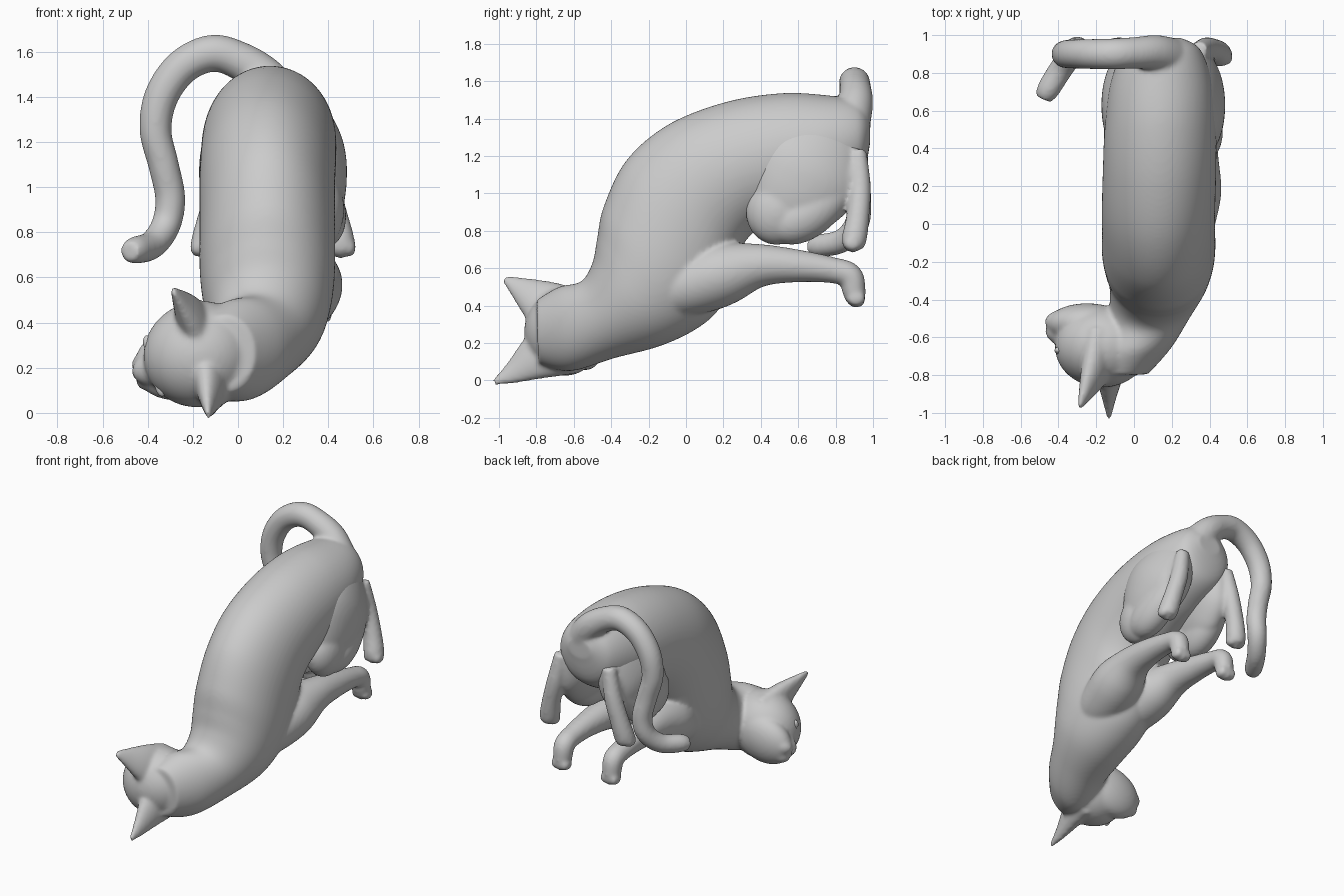
import bpy, bmesh, math
from mathutils import Vector, Matrix

MID = 0.155  # body symmetry plane in x


def spline(rows, steps=10):
    """Catmull-Rom through rows of numbers."""
    out = []
    for i in range(len(rows) - 1):
        p0, p1 = rows[max(i - 1, 0)], rows[i]
        p2, p3 = rows[i + 1], rows[min(i + 2, len(rows) - 1)]
        for k in range(steps):
            t = k / steps
            out.append([0.5 * (2 * b + (c - a) * t + (2 * a - 5 * b + 4 * c - d) * t * t
                               + (3 * b - a - 3 * c + d) * t ** 3)
                        for a, b, c, d in zip(p0, p1, p2, p3)])
    out.append(list(rows[-1]))
    return out


def loft(bm, rings, n=64):
    """Skin (centre, axis_a, axis_b) elliptical rings, capped at both ends."""
    loops = []
    for c, a, b in rings:
        loops.append([bm.verts.new(c + a * math.cos(2 * math.pi * i / n)
                                   + b * math.sin(2 * math.pi * i / n)) for i in range(n)])
    for l0, l1 in zip(loops, loops[1:]):
        for i in range(n):
            j = (i + 1) % n
            bm.faces.new((l0[i], l0[j], l1[j], l1[i]))
    bm.faces.new(loops[0][::-1])
    bm.faces.new(loops[-1])


def tube(bm, rows, ref, flat=1.0):
    """Round or flattened limb along (x, y, z, radius) rows."""
    pts = spline(rows)
    ref, rings = Vector(ref), []
    for i, p in enumerate(pts):
        t = (Vector(pts[min(i + 1, len(pts) - 1)][:3]) - Vector(pts[max(i - 1, 0)][:3])).normalized()
        a = (ref - t * ref.dot(t)).normalized()
        rings.append((Vector(p[:3]), a * p[3] * flat, t.cross(a) * p[3]))
    loft(bm, rings)


def ball(bm, centre, radii, rot=None):
    m = Matrix.Translation(centre) @ (rot or Matrix()) @ Matrix.Diagonal((*radii, 1))
    bmesh.ops.create_uvsphere(bm, u_segments=48, v_segments=32, radius=1, matrix=m)


def finish(bm, name, voxel=0.012, smooth=10):
    """Fuse overlapping volumes into one smooth skin."""
    bmesh.ops.recalc_face_normals(bm, faces=bm.faces)
    me = bpy.data.meshes.new(name)
    for f in bm.faces:
        f.smooth = True
    bm.to_mesh(me)
    bm.free()
    ob = bpy.data.objects.new(name, me)
    bpy.context.collection.objects.link(ob)
    if voxel:
        r = ob.modifiers.new("fuse", 'REMESH')
        r.mode, r.voxel_size, r.use_smooth_shade = 'VOXEL', voxel, True
        s = ob.modifiers.new("soften", 'SMOOTH')
        s.factor, s.iterations = 0.5, smooth
    return ob


def flip(rows, side):
    """Mirror limb rows across the body's middle."""
    return [(MID + side * (r[0] - MID), *r[1:]) for r in rows]


def toes(bm, x, y, z):
    for k in (-1, 0, 1):
        ball(bm, (x + 0.036 * k, y, z + 0.008 * abs(k)), (0.032, 0.05, 0.042))


body = bmesh.new()

# torso and neck: spine y,z / belly y,z / centre x, half width
torso = [
    (0.985, 1.40, 0.985, 1.27, 0.16, 0.09),
    (0.92, 1.49, 0.93, 1.08, 0.15, 0.20),
    (0.75, 1.525, 0.74, 0.96, 0.145, 0.27),
    (0.50, 1.535, 0.52, 0.87, 0.14, 0.295),
    (0.20, 1.485, 0.36, 0.79, 0.135, 0.30),
    (-0.10, 1.365, 0.28, 0.67, 0.13, 0.30),
    (-0.32, 1.175, 0.24, 0.50, 0.13, 0.30),
    (-0.44, 0.93, 0.16, 0.36, 0.13, 0.30),
    (-0.475, 0.76, 0.03, 0.26, 0.13, 0.285),
    (-0.50, 0.63, -0.15, 0.18, 0.125, 0.255),
    (-0.56, 0.53, -0.38, 0.12, 0.085, 0.22),
    (-0.68, 0.50, -0.62, 0.05, 0.0, 0.20),
    (-0.80, 0.43, -0.79, 0.09, -0.06, 0.135),
]
rings = []
for sy, sz, by, bz, cx, hw in spline(torso):
    rings.append((Vector((cx, (sy + by) / 2, (sz + bz) / 2)),
                  Vector((0, (sy - by) / 2, (sz - bz) / 2)), Vector((hw, 0, 0))))
loft(body, rings)

# head lies on its side: crown towards -y, face towards -x
C = Vector((-0.17, -0.65, 0.26))
S = Vector((-0.264, 0.094, 0.96)).normalized()
F = Vector((0, -1, 0)).cross(S).normalized()
U = S.cross(F)
R = Matrix((S, F, U)).transposed().to_4x4()


def on_head(s, f, u):
    return C + S * s + F * f + U * u


ball(body, C, (0.235, 0.25, 0.215), R)
ball(body, on_head(0, 0.08, -0.12), (0.17, 0.22, 0.11), R)
ball(body, on_head(0, 0.18, -0.08), (0.085, 0.13, 0.08), R)
for s in (-1, 1):
    ball(body, on_head(0.035 * s, 0.22, -0.13), (0.06, 0.085, 0.06), R)

# ears
tube(body, [(-0.17, -0.65, 0.34, 0.18), (-0.21, -0.78, 0.425, 0.125),
            (-0.255, -0.89, 0.495, 0.065), (-0.29, -0.975, 0.545, 0.018)], F, 0.55)
tube(body, [(-0.12, -0.68, 0.19, 0.18), (-0.125, -0.80, 0.12, 0.125),
            (-0.13, -0.92, 0.045, 0.065), (-0.132, -1.03, -0.012, 0.018)], F, 0.55)

# front legs stretched backwards under the belly
front = [(0.18, -0.25, 0.42, 0.10), (0.245, -0.08, 0.48, 0.15), (0.275, 0.08, 0.53, 0.17),
         (0.30, 0.22, 0.575, 0.165), (0.33, 0.40, 0.615, 0.115), (0.345, 0.60, 0.612, 0.087),
         (0.35, 0.78, 0.59, 0.07), (0.35, 0.875, 0.56, 0.068), (0.35, 0.898, 0.48, 0.063),
         (0.35, 0.905, 0.43, 0.052)]
for side in (-1, 1):
    tube(body, flip(front, side), (1, 0, 0))
    toes(body, MID + side * 0.195, 0.91, 0.43)

# tail
tube(body, [(0.22, 0.86, 1.33, 0.12), (0.12, 0.905, 1.48, 0.095), (0.0, 0.905, 1.563, 0.084),
            (-0.12, 0.90, 1.592, 0.082), (-0.25, 0.90, 1.53, 0.079), (-0.34, 0.90, 1.40, 0.076),
            (-0.365, 0.90, 1.25, 0.071), (-0.33, 0.91, 1.10, 0.068), (-0.30, 0.925, 0.95, 0.067),
            (-0.32, 0.91, 0.83, 0.065), (-0.38, 0.83, 0.745, 0.063), (-0.455, 0.71, 0.72, 0.06),
            (-0.478, 0.66, 0.715, 0.042)], (0, 1, 0))
finish(body, "cat_body")

# hind legs: folded thigh, shin up to the hock, hanging foot
thigh = [(0.20, 0.84, 1.38, 0.12), (0.285, 0.77, 1.29, 0.21), (0.325, 0.68, 1.15, 0.29),
         (0.345, 0.60, 1.02, 0.275), (0.36, 0.52, 0.90, 0.20), (0.365, 0.48, 0.83, 0.11)]
shin = [(0.365, 0.45, 0.85, 0.09), (0.37, 0.57, 0.85, 0.125), (0.365, 0.70, 0.925, 0.125),
        (0.355, 0.84, 1.06, 0.09), (0.35, 0.93, 1.17, 0.055)]
foot = [(0.345, 0.92, 1.23, 0.045), (0.38, 0.93, 1.04, 0.058), (0.425, 0.918, 0.87, 0.062),
        (0.45, 0.90, 0.76, 0.067), (0.46, 0.893, 0.71, 0.055)]
for side, label in ((-1, "left"), (1, "right")):
    leg = bmesh.new()
    tube(leg, flip(thigh, side), (1, 0, 0), 0.5)
    tube(leg, flip(shin, side), (1, 0, 0), 0.85)
    ball(leg, (MID + side * 0.20, 0.485, 0.90), (0.115, 0.165, 0.175))  # knee
    tube(leg, flip(foot, side), (1, 0, 0))
    toes(leg, MID + side * 0.30, 0.89, 0.725)
    finish(leg, "hind_leg_" + label)

# eyes and nose
for s, label in ((-1, "lower"), (1, "upper")):
    eye = bmesh.new()
    ball(eye, on_head(0.10 * s, 0.207, 0.03), (0.04, 0.022, 0.02), R)
    finish(eye, "eye_" + label, voxel=0)
nose = bmesh.new()
ball(nose, on_head(0, 0.295, -0.095), (0.024, 0.014, 0.015), R)
finish(nose, "nose", voxel=0)
